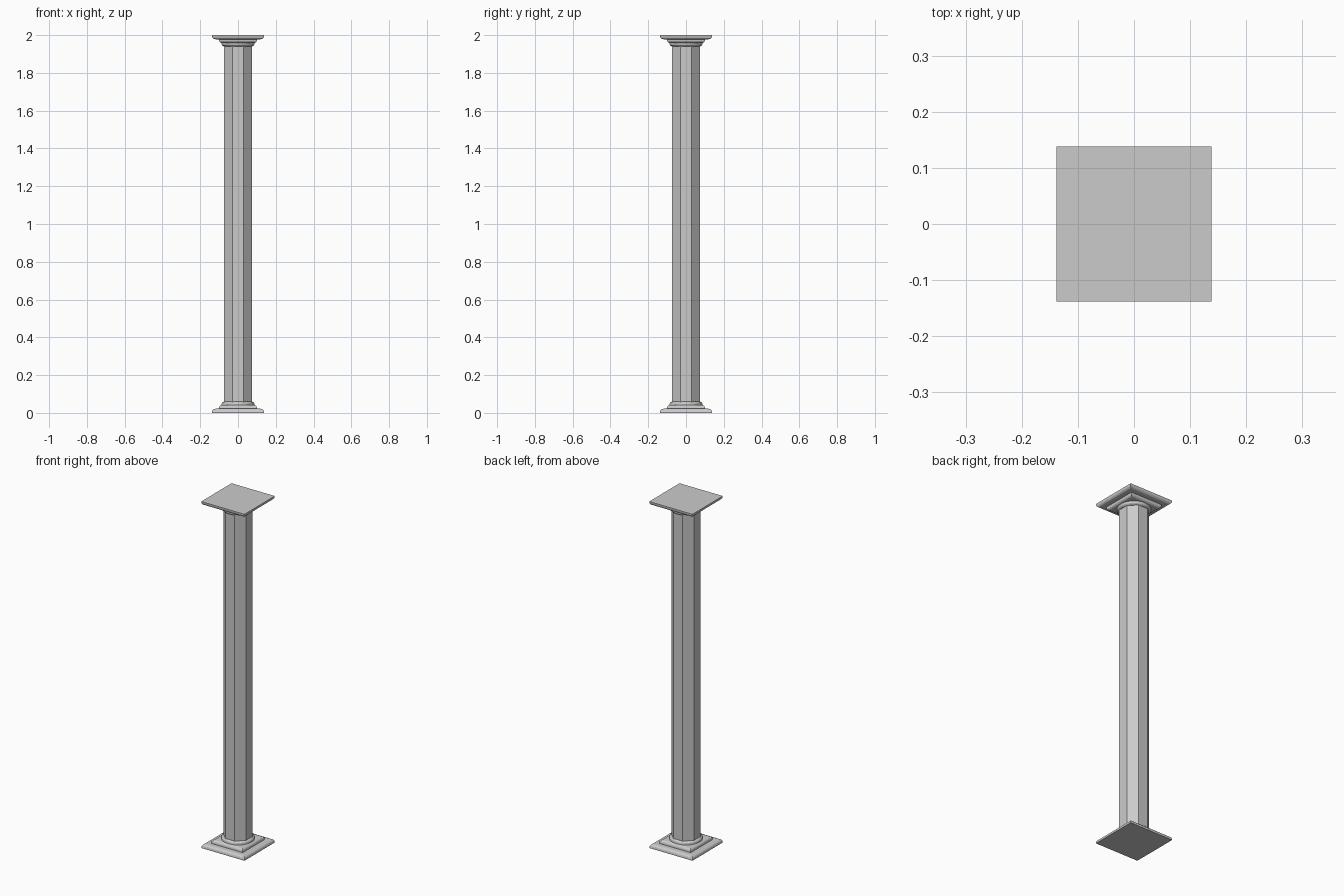
import bpy, bmesh
from math import pi, cos, sin

if "Cube" in bpy.data.objects:
    bpy.data.objects.remove(bpy.data.objects["Cube"])

HEIGHT = 2.0


def stack(name, profile, sides, smooth=False, flip=False):
    """Closed solid from (apothem, z) pairs; flip hangs it from the top."""
    bm = bmesh.new()
    rings = []
    for apothem, z in profile:
        r = apothem / cos(pi / sides)
        angles = [2 * pi * (i + 0.5) / sides for i in range(sides)]
        rings.append([bm.verts.new((r * cos(a), r * sin(a), HEIGHT - z if flip else z))
                      for a in angles])
    for lo, hi in zip(rings, rings[1:]):
        for i in range(sides):
            j = (i + 1) % sides
            bm.faces.new((lo[i], lo[j], hi[j], hi[i]))
    bm.faces.new(rings[0])
    bm.faces.new(rings[-1])
    bmesh.ops.recalc_face_normals(bm, faces=bm.faces)
    mesh = bpy.data.meshes.new(name)
    bm.to_mesh(mesh)
    bm.free()
    obj = bpy.data.objects.new(name, mesh)
    bpy.context.collection.objects.link(obj)
    if smooth:
        bpy.context.view_layer.objects.active = obj
        obj.select_set(True)
        bpy.ops.object.shade_smooth_by_angle(angle=pi / 9)
        obj.select_set(False)
    return obj


def rounded(half, z0, z1, inset, straight):
    """Slab profile: short upright edge, then a quarter-round shoulder."""
    rise = z1 - z0 - straight
    arc = [(half - inset * (1 - cos(t * pi / 6)), z0 + straight + rise * sin(t * pi / 6))
           for t in range(4)]
    return [(half, z0)] + arc


# Octagonal shaft
stack("shaft", [(0.073, 0.05), (0.073, HEIGHT - 0.05)], 8)

# Base mouldings, repeated upside down as the capital
for label, flip in (("base", False), ("capital", True)):
    stack(label + "_plinth", rounded(0.138, 0.0, 0.022, 0.018, 0.006), 4, flip=flip)
    stack(label + "_step", rounded(0.100, 0.022, 0.042, 0.016, 0.006), 4, flip=flip)
    stack(label + "_collar", rounded(0.087, 0.042, 0.060, 0.015, 0.004), 32,
          smooth=True, flip=flip)
